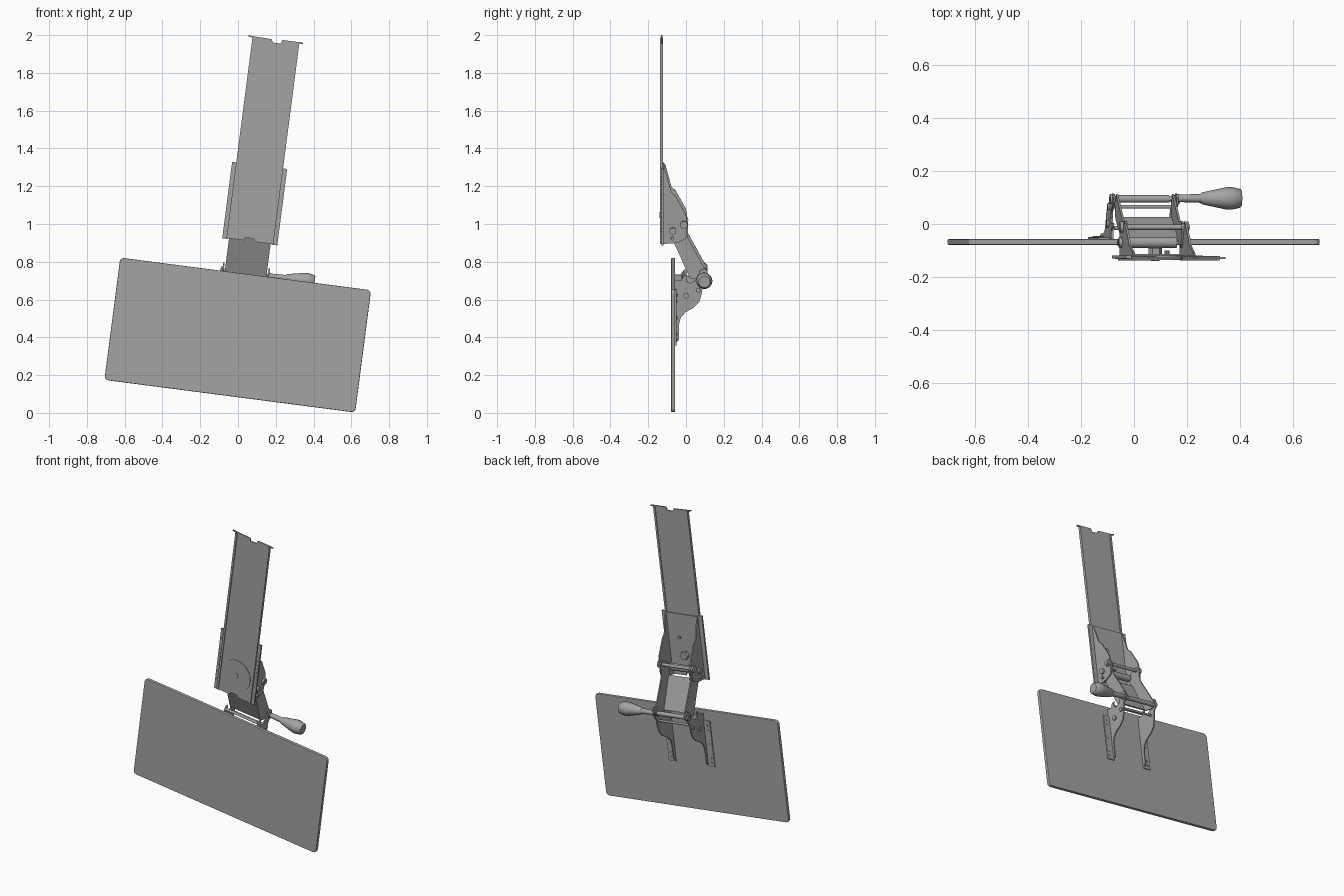
import bpy, bmesh, math
from mathutils import Matrix, Vector

if "Cube" in bpy.data.objects:
    bpy.data.objects.remove(bpy.data.objects["Cube"], do_unlink=True)

# The whole assembly is built upright, then leaned sideways
LEAN = Matrix.Rotation(math.radians(7.4), 4, 'Y')
MID = -0.055                      # centre line of rail and arm
LEFT, RIGHT = 0.06, -0.17         # inner planes of the side plates

steel = bpy.data.materials.new("steel_grey")
steel.use_nodes = True
steel.diffuse_color = (0.37, 0.37, 0.37, 1)
steel.node_tree.nodes["Principled BSDF"].inputs["Base Color"].default_value = (0.37, 0.37, 0.37, 1)


def finish(name, bm, bevel=0, smooth=False):
    bmesh.ops.recalc_face_normals(bm, faces=bm.faces)
    bm.transform(LEAN)
    mesh = bpy.data.meshes.new(name)
    bm.to_mesh(mesh)
    bm.free()
    mesh.materials.append(steel)
    ob = bpy.data.objects.new(name, mesh)
    bpy.context.collection.objects.link(ob)
    if bevel:
        mod = ob.modifiers.new("edge_round", 'BEVEL')
        mod.width, mod.segments = bevel, 2
    if smooth:
        bpy.ops.object.select_all(action='DESELECT')
        ob.select_set(True)
        bpy.context.view_layer.objects.active = ob
        bpy.ops.object.shade_smooth_by_angle(angle=math.radians(35))
    return ob


def prism(name, pts, lo, hi, axis='x', bevel=0):
    """Extrude an outline along x (points are y, z) or y (points are x, z)."""
    place = (lambda p, d: (d, *p)) if axis == 'x' else (lambda p, d: (p[0], d, p[1]))
    bm = bmesh.new()
    a = [bm.verts.new(place(p, lo)) for p in pts]
    b = [bm.verts.new(place(p, hi)) for p in pts]
    bm.faces.new(a)
    bm.faces.new(b)
    for i in range(len(a)):
        j = (i + 1) % len(a)
        bm.faces.new((a[i], a[j], b[j], b[i]))
    return finish(name, bm, bevel)


def box(name, x, y, z, bevel=0):
    return prism(name, [(x[0], z[0]), (x[1], z[0]), (x[1], z[1]), (x[0], z[1])], *y, 'y', bevel)


def turned(name, profile, centre, axis='x', sides=20):
    """Revolve (position, radius) pairs around an axis through centre."""
    bm = bmesh.new()
    rings = []
    for pos, r in profile:
        ring = []
        for i in range(sides):
            t = 2 * math.pi * i / sides
            c, s = r * math.cos(t), r * math.sin(t)
            if axis == 'x':
                co = Vector((pos, centre[0] + c, centre[1] + s))
            else:
                co = Vector((centre[0] + c, pos, centre[1] + s))
            ring.append(bm.verts.new(co))
        rings.append(ring)
    for a, b in zip(rings, rings[1:]):
        for i in range(sides):
            j = (i + 1) % sides
            bm.faces.new((a[i], a[j], b[j], b[i]))
    bm.faces.new(rings[0])
    bm.faces.new(rings[-1])
    return finish(name, bm, smooth=True)


def rod(name, lo, hi, r, centre, axis='x', sides=16):
    return turned(name, [(lo, r), (hi, r)], centre, axis, sides)


# Tray board with rounded corners
def rounded(x0, x1, z0, z1, r):
    pts = []
    for cx, cz, start in ((x1 - r, z1 - r, 0), (x0 + r, z1 - r, 90),
                          (x0 + r, z0 + r, 180), (x1 - r, z0 + r, 270)):
        for k in range(5):
            t = math.radians(start + k * 22.5)
            pts.append((cx + r * math.cos(t), cz + r * math.sin(t)))
    return pts


prism("tray_board", rounded(-0.724, 0.615, 0.082, 0.735, 0.022), -0.079, -0.057, 'y', 0.004)

# Sliding rail: notched web with a raised lip on each side
web = [(-0.18, 0.91), (-0.085, 0.91), (-0.08, 0.925), (-0.035, 0.925), (-0.03, 0.91),
       (0.07, 0.91), (0.07, 1.98), (0.09, 1.981), (0.09, 1.988), (-0.02, 1.988),
       (-0.028, 1.968), (-0.07, 1.968), (-0.078, 1.985), (-0.18, 1.988),
       (-0.203, 1.991), (-0.203, 1.984), (-0.18, 1.98)]
prism("rail_web", web, -0.133, -0.125, 'y')
for side, x in (("left", 0.057), ("right", -0.18)):
    box(f"rail_lip_{side}", (x, x + 0.013), (-0.138, -0.121), (0.91, 1.98))

# Swivel disc and its bolt
rod("swivel_disc", -0.136, -0.12, 0.103, (MID, 1.05), 'y', 22)
rod("swivel_bolt", -0.14, -0.095, 0.016, (MID, 1.05), 'y')
rod("swivel_nut", -0.113, -0.09, 0.026, (MID, 1.05), 'y', 6)
rod("stop_pin", -0.113, -0.1, 0.01, (MID + 0.03, 1.16), 'y', 10)

# Upper bracket: base, perforated slide strips and folded ears
box("bracket_base", (RIGHT, LEFT), (-0.12, -0.113), (0.94, 1.31))
ear = [(-0.12, 1.312), (-0.11, 1.305), (-0.077, 1.185), (-0.055, 1.165), (-0.002, 1.07),
       (0.004, 1.05), (0.004, 0.96), (-0.004, 0.935), (-0.05, 0.915), (-0.12, 0.91)]
for side, x, out in (("left", LEFT, 1), ("right", RIGHT, -1)):
    e = sorted((x - 0.004, x + 0.004))
    prism(f"bracket_ear_{side}", ear, *e)
    strip = sorted((x, MID + out * 0.147))
    box(f"slide_strip_{side}", strip, (-0.13, -0.119), (0.906, 1.314))
    for k in range(14):
        rod(f"slide_ball_{side}", -0.132, -0.128, 0.004,
            (x + out * 0.021, 0.95 + k * 0.025), 'y', 8)
    # Pivot bolt heads on the ear
    for y, z, r in ((-0.012, 1.012, 0.021), (-0.07, 0.98, 0.018), (-0.072, 0.94, 0.009)):
        a = sorted((x, x + out * 0.016))
        rod(f"ear_bolt_{side}", *a, r, (y, z), 'x', 14)

# Cross rods of the upper pivot
rod("upper_pivot_rod", RIGHT - 0.01, LEFT + 0.02, 0.01, (-0.012, 1.012))
rod("upper_spring_tube", RIGHT + 0.025, LEFT - 0.025, 0.021, (-0.07, 0.98))

# Link arm: two side plates joined by a sloping web
arm = [(-0.09, 0.985), (-0.075, 1.005), (-0.02, 1.035), (0.002, 1.03), (0.012, 1.01),
       (0.01, 0.94), (0.1, 0.775), (0.113, 0.75), (0.105, 0.725), (0.085, 0.715),
       (0.025, 0.725), (0.012, 0.75), (-0.062, 0.91)]
for side, x in (("left", LEFT - 0.012), ("right", RIGHT + 0.004)):
    prism(f"arm_plate_{side}", arm, x, x + 0.008)
prism("arm_web", [(-0.067, 0.925), (-0.059, 0.929), (0.026, 0.735), (0.018, 0.731)],
      RIGHT + 0.004, LEFT - 0.004)

# Tray brackets: curved ears with outward screwed feet
tray_ear = [(-0.057, 0.715), (-0.025, 0.715), (-0.012, 0.74), (0.004, 0.745), (0.002, 0.715),
            (0.02, 0.7), (0.05, 0.715), (0.075, 0.77), (0.098, 0.78), (0.113, 0.765),
            (0.115, 0.735), (0.09, 0.695), (0.083, 0.645), (0.07, 0.6), (0.04, 0.57),
            (0.0, 0.548), (-0.027, 0.52), (-0.036, 0.485), (-0.037, 0.4), (-0.057, 0.38)]
for side, x, out in (("left", LEFT + 0.002, 1), ("right", RIGHT - 0.002, -1)):
    e = sorted((x, x + out * 0.008))
    prism(f"tray_ear_{side}", tray_ear, *e)
    foot = sorted((x, x + out * 0.052))
    box(f"tray_foot_{side}", foot, (-0.058, -0.05), (0.375, 0.67), 0.002)
    for z in (0.4, 0.43, 0.52, 0.61, 0.64):
        rod(f"foot_screw_{side}", -0.051, -0.046, 0.006, (x + out * 0.032, z), 'y', 10)
    for y, z, r in ((0.0, 0.635, 0.015), (0.065, 0.665, 0.012), (0.095, 0.74, 0.018)):
        a = sorted((x, x + out * 0.016))
        rod(f"tray_bolt_{side}", *a, r, (y, z), 'x', 14)

# Lower pivot tubes
rod("lower_pivot_tube", RIGHT + 0.012, LEFT - 0.022, 0.014, (0.095, 0.74))
rod("lower_pivot_rod", RIGHT - 0.02, LEFT + 0.02, 0.009, (0.095, 0.74))
rod("tilt_stop_rod", RIGHT, LEFT, 0.007, (0.065, 0.68))
rod("tray_stop_rod", RIGHT, LEFT, 0.008, (-0.015, 0.725))

# Clamp handle
turned("handle_shaft", [(0.06, 0.013), (0.1, 0.015), (0.165, 0.017)], (0.097, 0.74))
turned("handle_grip", [(0.157, 0.018), (0.165, 0.023), (0.255, 0.042), (0.275, 0.043),
                       (0.308, 0.036), (0.313, 0.031)], (0.097, 0.74), 'x', 14)
